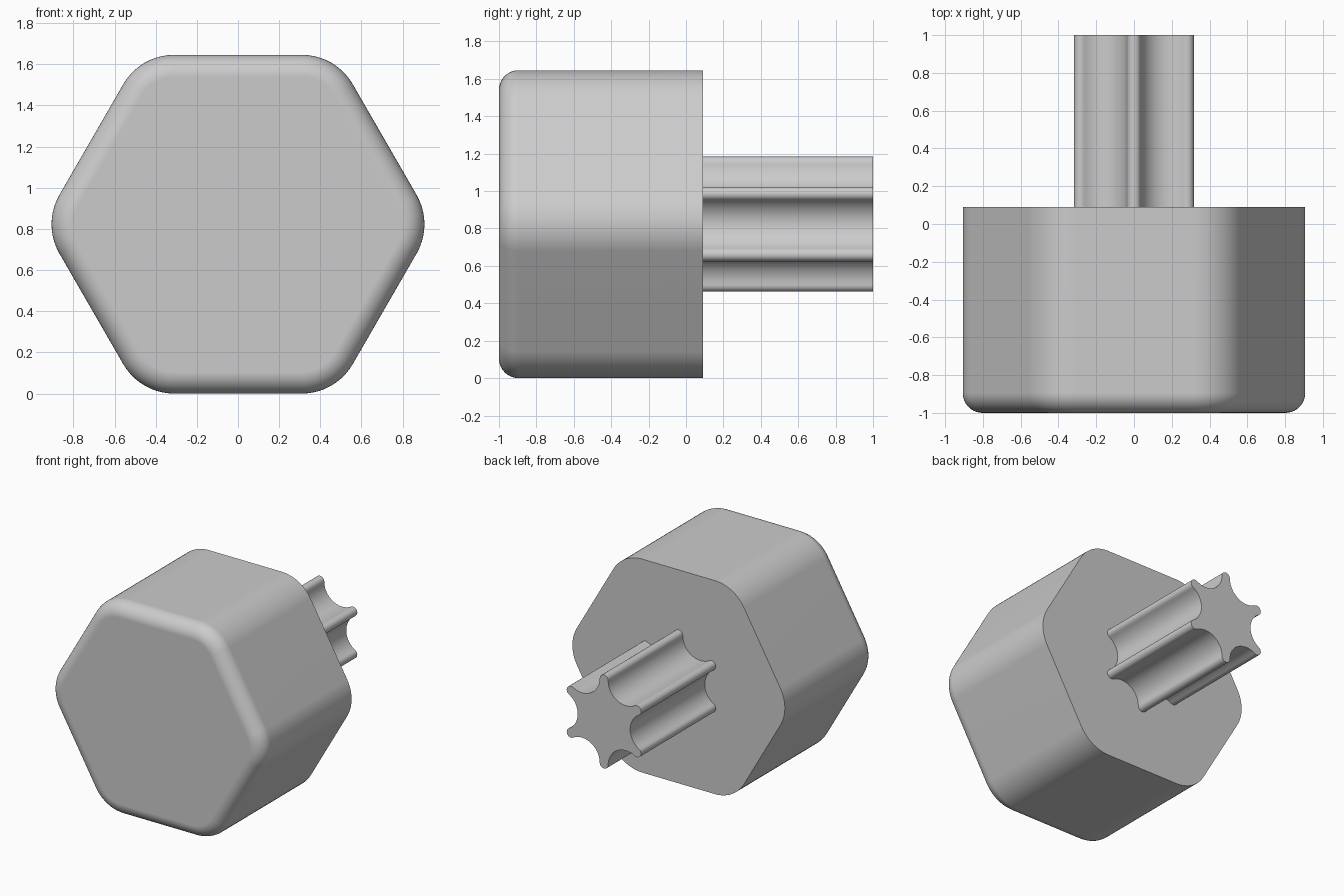
import bpy, bmesh
from math import sin, cos, pi, atan2, hypot, radians
from mathutils import Vector

if "Cube" in bpy.data.objects:
    bpy.data.objects.remove(bpy.data.objects["Cube"])

CENTRE_Z = 0.823
FRONT, SHOULDER, BACK = -1.0, 0.09, 1.0

grey = bpy.data.materials.new("plain grey")
grey.use_nodes = True
colour = (0.6, 0.6, 0.6, 1)
grey.diffuse_color = colour
grey.node_tree.nodes["Principled BSDF"].inputs["Base Color"].default_value = colour


def arc(centre, radius, start, end, steps):
    """Points along a circular arc in the x-z plane."""
    angles = [start + (end - start) * i / steps for i in range(steps + 1)]
    return [centre + radius * Vector((cos(a), sin(a))) for a in angles]


def polar(radius, angle):
    return radius * Vector((cos(angle), sin(angle)))


def rounded_hexagon(apothem, corner, inset):
    """Hexagon with rounded corners, moved inwards by inset."""
    reach = (apothem - corner) / cos(pi / 6)
    points = []
    for k in range(6):
        a = k * pi / 3
        points += arc(polar(reach, a), corner - inset, a - pi / 6, a + pi / 6, 10)
    return points


def six_lobe_star(lobe_reach, lobe, valley_reach):
    """Round lobes joined by tangent hollow arcs."""
    points = []
    for k in range(6):
        a = pi / 6 + k * pi / 3
        lobe_centre = polar(lobe_reach, a)
        valley_centre = polar(valley_reach, a + pi / 6)
        link = valley_centre - lobe_centre
        # Contact direction measured from the lobe's own axis
        turn = atan2(link.y, link.x) - a
        turn = (turn + 2 * pi) % (2 * pi)
        points += arc(lobe_centre, lobe, a - turn, a + turn, 12)
        hollow = link.length - lobe
        back = a + turn + pi
        half = (back - (a + pi / 6 + pi))
        middle = a + pi / 6 + pi
        points += arc(valley_centre, hollow, middle + half, middle - half, 20)[1:-1]
    return points


def loft(name, rings):
    """Skin a list of (y, outline) rings and cap both ends."""
    bm = bmesh.new()
    rows = [[bm.verts.new((p.x, y, p.y + CENTRE_Z)) for p in outline]
            for y, outline in rings]
    for low, high in zip(rows, rows[1:]):
        n = len(low)
        for i in range(n):
            j = (i + 1) % n
            bm.faces.new((low[i], low[j], high[j], high[i]))
    bm.faces.new(rows[0])
    bm.faces.new(rows[-1])
    bmesh.ops.recalc_face_normals(bm, faces=bm.faces)
    mesh = bpy.data.meshes.new(name)
    bm.to_mesh(mesh)
    bm.free()
    mesh.materials.append(grey)
    mesh.shade_smooth()
    mesh.set_sharp_from_angle(angle=radians(35))
    obj = bpy.data.objects.new(name, mesh)
    bpy.context.collection.objects.link(obj)
    normals = obj.modifiers.new("flat face normals", "WEIGHTED_NORMAL")
    normals.keep_sharp = True
    return obj


# Hexagonal head with a rounded front rim
RIM, STEPS = 0.105, 10
head_rings = []
for i in range(STEPS + 1):
    t = i / STEPS * pi / 2
    head_rings.append((FRONT + RIM * (1 - sin(t)),
                       rounded_hexagon(0.823, 0.285, RIM * (1 - cos(t)))))
head_rings = [*reversed(head_rings), (SHOULDER, rounded_hexagon(0.823, 0.285, 0))]
loft("hexagonal_head", head_rings)

# Six-lobed shaft behind the head
star = six_lobe_star(0.325, 0.036, 0.375)
loft("lobed_shaft", [(SHOULDER, star), (BACK, star)])
